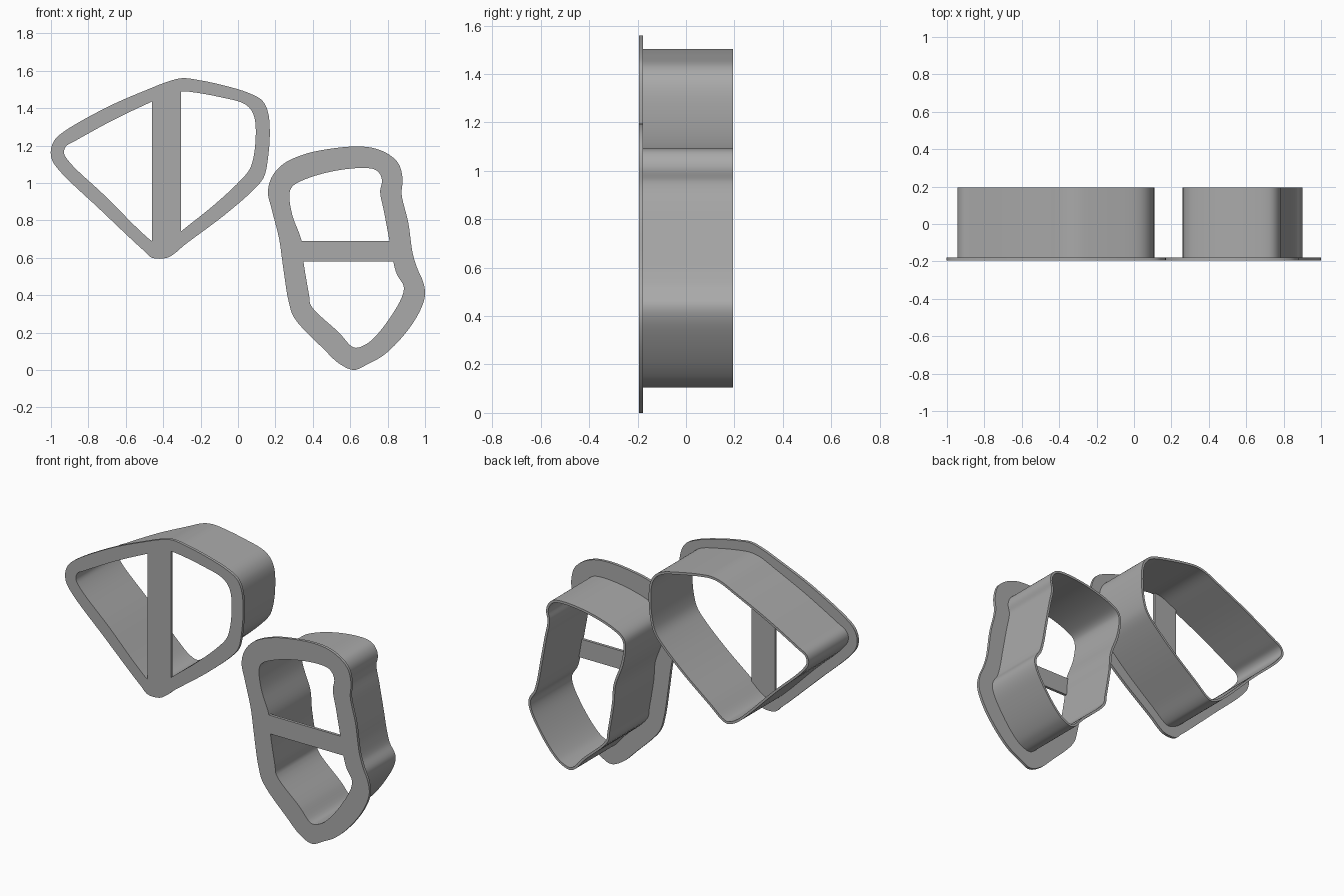
import bpy
import bmesh
import math
from mathutils import Vector

FRONT, STEP, BACK = -0.195, -0.178, 0.195
WALL = 0.014

if "Cube" in bpy.data.objects:
    bpy.data.objects.remove(bpy.data.objects["Cube"], do_unlink=True)

plastic = bpy.data.materials.new("grey plastic")
plastic.use_nodes = True
plastic.diffuse_color = (0.4, 0.4, 0.4, 1)
plastic.node_tree.nodes["Principled BSDF"].inputs["Base Color"].default_value = (0.4, 0.4, 0.4, 1)


def smooth_loop(points, steps=6):
    """Closed centripetal spline through points given in hundredths."""
    pts = [Vector(p) / 100 for p in points]
    count, loop = len(pts), []
    for i in range(count):
        a, b, c, d = (pts[(i + k) % count] for k in (-1, 0, 1, 2))
        t0 = 0
        t1 = t0 + math.sqrt((b - a).length)
        t2 = t1 + math.sqrt((c - b).length)
        t3 = t2 + math.sqrt((d - c).length)
        for s in range(steps):
            t = t1 + (t2 - t1) * s / steps
            ab = a.lerp(b, (t - t0) / (t1 - t0))
            bc = b.lerp(c, (t - t1) / (t2 - t1))
            cd = c.lerp(d, (t - t2) / (t3 - t2))
            abc = ab.lerp(bc, (t - t0) / (t2 - t0))
            bcd = bc.lerp(cd, (t - t1) / (t3 - t1))
            loop.append(abc.lerp(bcd, (t - t1) / (t2 - t1)))
    return loop


def offset(loop, distance):
    """Push a clockwise loop outward."""
    result = []
    for i, p in enumerate(loop):
        along = (loop[(i + 1) % len(loop)] - loop[i - 1]).normalized()
        result.append(p + Vector((-along.y, along.x)) * distance)
    return result


def clip(loop, axis, limit, side):
    """Keep the part of a loop on one side of a straight bar edge."""
    result = []
    for i, q in enumerate(loop):
        p = loop[i - 1]
        dp, dq = (p[axis] - limit) * side, (q[axis] - limit) * side
        if dp * dq < 0:
            result.append(p.lerp(q, dp / (dp - dq)))
        if dq >= 0:
            result.append(q)
    return result


def plate(name, loops, y0, y1):
    """Fill an outline with holes and extrude it along y."""
    bm = bmesh.new()
    for loop in loops:
        verts = [bm.verts.new((p.x, y0, p.y)) for p in loop]
        for i, v in enumerate(verts):
            bm.edges.new((verts[i - 1], v))
    bmesh.ops.triangle_fill(bm, use_beauty=True, edges=bm.edges[:])
    extruded = bmesh.ops.extrude_face_region(bm, geom=bm.faces[:], use_keep_orig=True)
    moved = [g for g in extruded["geom"] if isinstance(g, bmesh.types.BMVert)]
    bmesh.ops.translate(bm, verts=moved, vec=(0, y1 - y0, 0))
    bmesh.ops.recalc_face_normals(bm, faces=bm.faces[:])
    mesh = bpy.data.meshes.new(name)
    bm.to_mesh(mesh)
    bm.free()
    mesh.materials.append(plastic)
    obj = bpy.data.objects.new(name, mesh)
    bpy.context.collection.objects.link(obj)
    bpy.ops.object.select_all(action="DESELECT")
    obj.select_set(True)
    bpy.context.view_layer.objects.active = obj
    bpy.ops.object.shade_smooth_by_angle(angle=math.radians(35))


def cutter(name, rim, hole, axis, bar):
    """Flat rim with a cross bar, and a thin wall standing behind it."""
    rim, hole = smooth_loop(rim), smooth_loop(hole)
    openings = [clip(hole, axis, bar[0], -1), clip(hole, axis, bar[1], 1)]
    plate(name + "_rim", [rim] + openings, FRONT, STEP)
    plate(name + "_wall", [offset(hole, WALL), hole], STEP, BACK)


# Fan-shaped cutter with an upright bar
fan_rim = [(-30, 156), (-21, 155), (-7, 152), (6, 148), (13, 144), (16, 138),
           (17, 127), (16, 113), (14, 103.5), (10, 98), (-7, 83), (-29, 66.5),
           (-33, 63), (-38, 60), (-46, 60), (-50, 63.5), (-55, 68), (-74, 86),
           (-95, 106), (-99.5, 112.5), (-100, 118), (-98, 123), (-93, 127.5),
           (-69, 141), (-47, 150.5), (-38, 154)]
fan_hole = [(-30, 149), (-24, 148.5), (-10, 146), (3, 142.5), (7, 139), (9, 134),
            (9.4, 123), (8, 112.5), (6, 107), (1, 101), (-12.5, 88.5), (-30, 74.5),
            (-38, 68), (-41, 67), (-46, 69), (-53, 75), (-71, 93), (-90, 111),
            (-93, 116), (-92, 119.5), (-87, 122.5), (-66, 134), (-46, 143.5), (-36, 148)]
cutter("fan_cutter", fan_rim, fan_hole, 0, (-0.46, -0.305))

# Wavy cutter with a level bar
wavy_rim = [(64, 119.5), (73, 118.5), (81, 115), (86, 110), (88, 102), (87.5, 94),
            (91, 79), (93.5, 62), (96, 54), (99, 47), (100, 40), (97, 31), (89, 19),
            (78, 8), (70, 3.5), (62, 0), (54, 3.5), (46, 11), (30, 28), (27, 37),
            (24, 56), (22, 70), (18, 86), (16, 95), (18, 103), (24, 110),
            (36, 115.5), (51, 118.5)]
wavy_hole = [(68, 108), (73.5, 107), (76, 104.5), (77, 101), (76, 95.5), (78, 85),
             (81, 69), (83, 58), (85, 51), (88.5, 45), (88, 40), (82, 29), (73.5, 18),
             (68, 13.5), (62, 12), (54, 20), (39, 34.5), (38, 40), (35, 58), (34, 69),
             (29, 83), (27.5, 94), (29, 98), (36, 102), (52, 106.5)]
cutter("wavy_cutter", wavy_rim, wavy_hole, 1, (0.58, 0.69))
